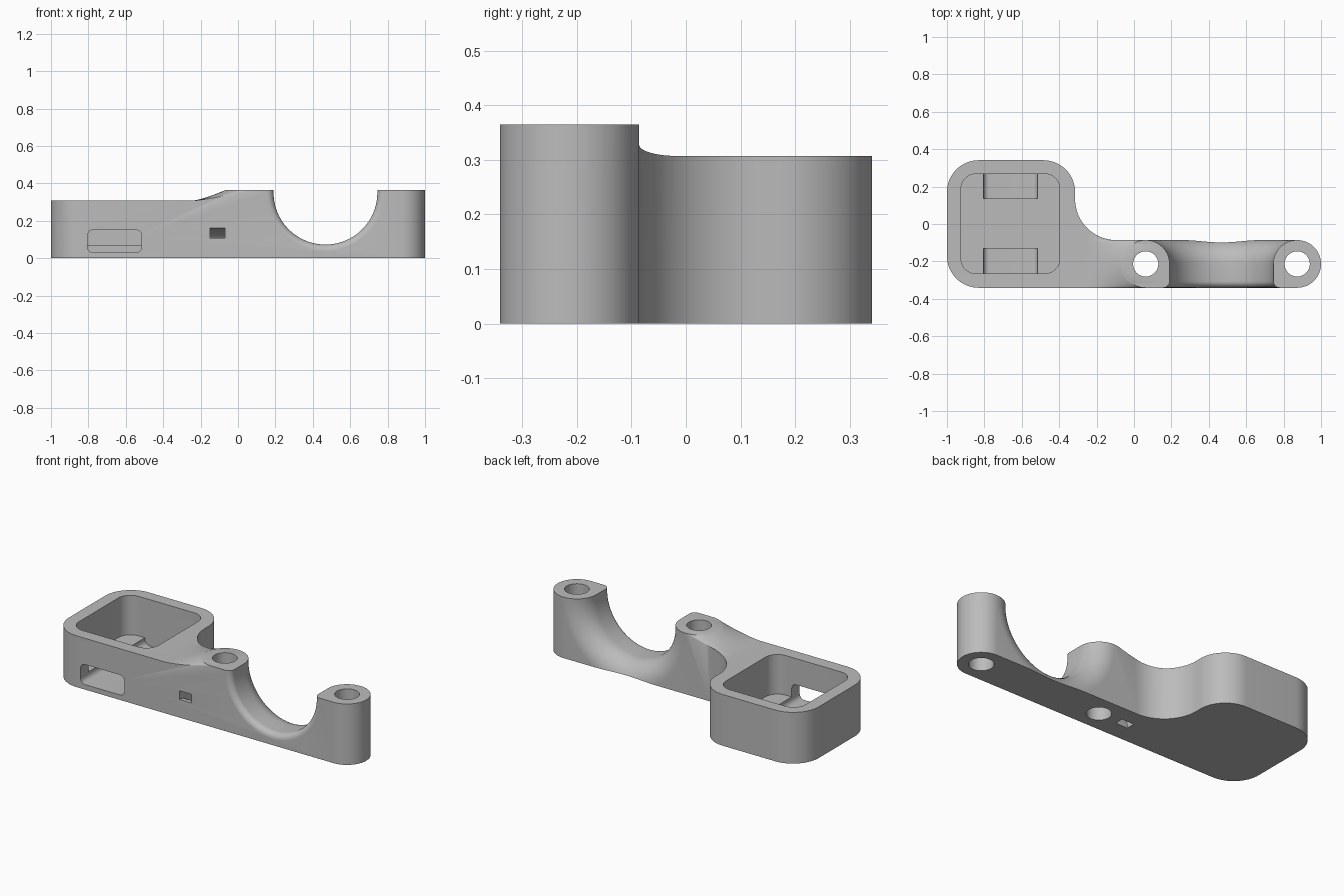
import bpy, bmesh
from math import cos, sin, pi, radians, sqrt
from mathutils import Matrix, Vector

cube = bpy.data.objects.get("Cube")
if cube:
    bpy.data.objects.remove(cube, do_unlink=True)

grey = bpy.data.materials.new("matte grey")
grey.use_nodes = True
colour = (0.5, 0.5, 0.5, 1)
grey.diffuse_color = colour
grey.node_tree.nodes["Principled BSDF"].inputs["Base Color"].default_value = colour

# Main dimensions
HALF = 0.341                  # half depth of the whole part
BOSS_R = 0.1275               # radius of the screw bosses
ARM_Y = -HALF + BOSS_R        # centre line of the arm
ARM_BACK = ARM_Y + BOSS_R
BOX_R = 0.17
BOX_RIGHT = -0.315
BOX_TOP, TOP = 0.307, 0.365
BOSSES = (0.0625, 1 - BOSS_R)
RAMP_X = -0.25


def arc(cx, cy, r, a0, a1, n=16):
    return [(cx + r * cos(radians(a0 + (a1 - a0) * i / n)),
             cy + r * sin(radians(a0 + (a1 - a0) * i / n))) for i in range(n + 1)]


def rounded_rect(x0, x1, y0, y1, r, n=12):
    return (arc(x1 - r, y1 - r, r, 0, 90, n) + arc(x0 + r, y1 - r, r, 90, 180, n)
            + arc(x0 + r, y0 + r, r, 180, 270, n) + arc(x1 - r, y0 + r, r, 270, 360, n))


def finish(bm, name):
    bmesh.ops.remove_doubles(bm, verts=bm.verts, dist=1e-5)
    bmesh.ops.recalc_face_normals(bm, faces=bm.faces)
    mesh = bpy.data.meshes.new(name)
    bm.to_mesh(mesh)
    bm.free()
    mesh.materials.append(grey)
    ob = bpy.data.objects.new(name, mesh)
    bpy.context.collection.objects.link(ob)
    return ob


def prism(name, points, lo, hi, axis="Z"):
    """Extrude a 2D outline along Z, along Y (points are x, z) or along X (points are y, z)."""
    place = {"Z": lambda a, b, d: (a, b, d),
             "Y": lambda a, b, d: (a, d, b),
             "X": lambda a, b, d: (d, a, b)}[axis]
    bm = bmesh.new()
    face = bm.faces.new([bm.verts.new(place(a, b, lo)) for a, b in points])
    grown = bmesh.ops.extrude_face_region(bm, geom=[face])
    moved = [g for g in grown["geom"] if isinstance(g, bmesh.types.BMVert)]
    bmesh.ops.translate(bm, verts=moved, vec=place(0, 0, hi - lo))
    return finish(bm, name)


def cut(target, cutter):
    cutter.hide_render = True
    mod = target.modifiers.new("cut", "BOOLEAN")
    mod.operation = "DIFFERENCE"
    mod.solver = "EXACT"
    mod.object = cutter
    bpy.context.view_layer.objects.active = target
    bpy.ops.object.modifier_apply(modifier=mod.name)
    bpy.data.objects.remove(cutter, do_unlink=True)


# Body: box and arm as one outline, joined by a concave fillet
fillet = 0.22
outline = (arc(BOX_RIGHT - BOX_R, HALF - BOX_R, BOX_R, 0, 90)
           + arc(-1 + BOX_R, HALF - BOX_R, BOX_R, 90, 180)
           + arc(-1 + BOX_R, -HALF + BOX_R, BOX_R, 180, 270)
           + arc(BOSSES[1], ARM_Y, BOSS_R, -90, 90, 32)
           + arc(BOX_RIGHT + fillet, ARM_BACK + fillet, fillet, 270, 180, 24))
body = prism("bracket_body", outline, 0, 0.45)

# Top trim: low over the box, ramping up to the round boss top
rows = [-0.5] + [ARM_Y + BOSS_R * sin(pi * (i / 24 - 0.5)) for i in range(25)] + [0.5]
steps = [i / 14 for i in range(15)]
bm = bmesh.new()
lower, upper = [], []
for y in rows:
    off = min(abs(y - ARM_Y), BOSS_R)
    end = BOSSES[0] - sqrt(BOSS_R ** 2 - off ** 2)
    line = [(-1.2, BOX_TOP)]
    line += [(RAMP_X + t * (end - RAMP_X), BOX_TOP + (TOP - BOX_TOP) * t ** 1.4) for t in steps]
    line += [(1.2, TOP)]
    lower.append([bm.verts.new((x, y, z)) for x, z in line])
    upper.append([bm.verts.new((x, y, 0.6)) for x, z in line])
for j in range(len(rows) - 1):
    for i in range(len(lower[0]) - 1):
        for g in (lower, upper):
            bm.faces.new((g[j][i], g[j][i + 1], g[j + 1][i + 1], g[j + 1][i]))
for j in range(len(rows) - 1):
    for i in (0, -1):
        bm.faces.new((lower[j][i], lower[j + 1][i], upper[j + 1][i], upper[j][i]))
for i in range(len(lower[0]) - 1):
    for j in (0, -1):
        bm.faces.new((lower[j][i], lower[j][i + 1], upper[j][i + 1], upper[j][i]))
cut(body, finish(bm, "top_trim"))

# Saddle: flared round cutter turned about a front-to-back axis
mid = sum(BOSSES) / 2
saddle_r = mid - BOSSES[0] - BOSS_R
lip = 0.035
profile = [(0, -0.42), (saddle_r + lip, -0.42)]
profile += arc(saddle_r + lip, -HALF + lip, lip, 270, 180, 8)
profile += arc(saddle_r + BOSS_R, ARM_Y, BOSS_R, 180, 90, 16)
profile += [(saddle_r + BOSS_R, 0.0), (0, 0.0)]
bm = bmesh.new()
verts = [bm.verts.new((r, y, 0)) for r, y in profile]
edges = [bm.edges.new(pair) for pair in zip(verts, verts[1:])]
bmesh.ops.spin(bm, geom=verts + edges, axis=(0, 1, 0), cent=(0, 0, 0),
               angle=2 * pi, steps=96, use_merge=True)
bmesh.ops.translate(bm, verts=bm.verts, vec=(mid, 0, 0.35))
cut(body, finish(bm, "saddle_cutter"))

# Screw holes through both bosses
for x in BOSSES:
    cut(body, prism("screw_hole", arc(x, ARM_Y, 0.0675, 0, 360, 48)[:-1], -0.1, 0.6))

# Open pocket in the box
cut(body, prism("pocket", rounded_rect(-0.925, -0.397, -0.265, 0.268, 0.08), 0.07, 0.6))

# Front window and matching floor notch at the back
slot = rounded_rect(-0.805, -0.515, 0.03, 0.15, 0.03, 8)
cut(body, prism("front_window", slot, -0.5, -0.13, "Y"))
cut(body, prism("back_notch", slot, 0.137, 0.268, "Y"))

# Curved tie channel from the front face down to the underside
ring = arc(-HALF, 0, 0.16, -20, 110, 26) + arc(-HALF, 0, 0.108, 110, -20, 26)
cut(body, prism("tie_channel", ring, -0.15, -0.07, "X"))

# Smooth the curves, keep the edges crisp
bpy.ops.object.select_all(action="DESELECT")
body.select_set(True)
bpy.context.view_layer.objects.active = body
bpy.ops.object.shade_smooth_by_angle(angle=radians(30))
